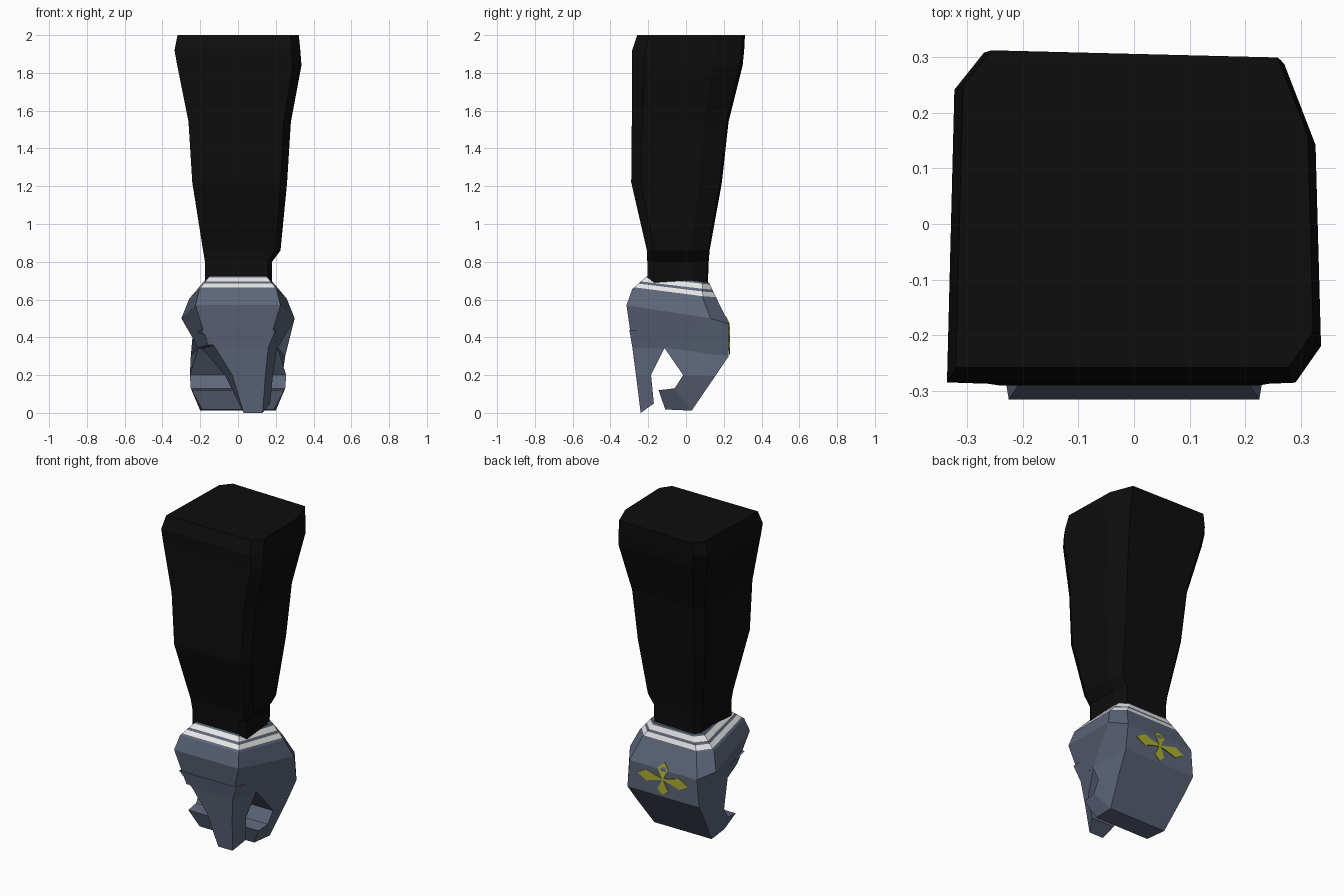
import bpy, bmesh
from mathutils import Vector

if "Cube" in bpy.data.objects:
    bpy.data.objects.remove(bpy.data.objects["Cube"])


def material(name, rgb):
    m = bpy.data.materials.new(name)
    m.diffuse_color = (*rgb, 1)
    m.use_nodes = True
    m.node_tree.nodes["Principled BSDF"].inputs["Base Color"].default_value = m.diffuse_color
    return m


BLACK = material("black cloth", (0.004, 0.004, 0.004))
SLATE = material("slate leather", (0.11, 0.132, 0.195))
WHITE = material("white stripe", (0.80, 0.80, 0.80))
YELLOW = material("yellow ornament", (0.42, 0.43, 0.03))


def loft(name, rings, mats, band_mats=None):
    """Skin a list of equal-length rings and close both ends."""
    bm = bmesh.new()
    loops = [[bm.verts.new(p) for p in r] for r in rings]
    n = len(loops[0])
    for k, (a, b) in enumerate(zip(loops, loops[1:])):
        for i in range(n):
            j = (i + 1) % n
            f = bm.faces.new((a[i], a[j], b[j], b[i]))
            f.material_index = band_mats[k] if band_mats else 0
    bm.faces.new(loops[0])
    bm.faces.new(loops[-1])
    bmesh.ops.recalc_face_normals(bm, faces=bm.faces)
    me = bpy.data.meshes.new(name)
    bm.to_mesh(me)
    bm.free()
    for m in mats:
        me.materials.append(m)
    ob = bpy.data.objects.new(name, me)
    bpy.context.collection.objects.link(ob)
    return ob


# Sleeve: chamfered box section (z, left, right, front, back)
def sleeve_ring(z, xl, xr, yf, yb):
    c = (xr - xl) * 0.1
    return [(xl, yf, z), (xr - c * 0.7, yf, z), (xr, yf + c, z), (xr - c * 0.15, yb - c * 2.4, z),
            (xr - c, yb - c * 0.2, z), (xl + c, yb, z), (xl + c * 0.2, yb - c, z)]


loft("sleeve", [sleeve_ring(*r) for r in (
    (2.00, -.320, .322, -.258, .312),
    (1.92, -.336, .330, -.285, .308),
    (1.84, -.322, .336, -.285, .300),
    (1.54, -.262, .280, -.287, .225),
    (1.22, -.242, .260, -.290, .190),
    (0.86, -.185, .225, -.207, .125),
    (0.80, -.175, .180, -.205, .120),
    (0.66, -.175, .180, -.205, .115))], [BLACK])


# Palm: six-sided rings, each given by front, side and back corners of one half
def palm_ring(front, side, back):
    right = [Vector(p) for p in (front, side, back)]
    left = [Vector((-p.x, p.y, p.z)) for p in reversed(right)]
    return right + left


cuff_top = palm_ring((.15, -.205, .725), (.182, .085, .695), (.135, .122, .69))
cuff_low = palm_ring((.205, -.285, .655), (.258, .09, .605), (.19, .165, .60))
cuff = [[a.lerp(b, t) for a, b in zip(cuff_top, cuff_low)]
        for t in (0, .12, .42, .58, .86, 1)]
palm_rings = cuff + [
    palm_ring((.225, -.315, .57), (.30, .13, .50), (.235, .228, .47)),
    palm_ring((.16, -.285, .36), (.21, -.115, .345), (.25, .226, .30))]
loft("palm", palm_rings, [SLATE, WHITE], [0, 1, 0, 1, 0, 0, 0])


# Fingers: curled slab from (y, z, half width) inner and outer points
def slab_ring(inner, outer):
    (yi, zi, wi), (yo, zo, wo) = inner, outer
    return [(-wi, yi, zi), (wi, yi, zi), (wo, yo, zo), (-wo, yo, zo)]


loft("fingers", [slab_ring(*p) for p in (
    ((-.115, .345, .21), (.226, .30, .25)),
    ((-.015, .200, .255), (.155, .195, .235)),
    ((-.060, .130, .25), (.030, .012, .20)),
    ((-.145, .120, .245), (-.11, .018, .19)))], [SLATE])


# Thumb: tapering four-sided column (left, right, y, z) for front then back
def thumb_ring(f, b):
    return [(f[0], f[2], f[3]), (f[1], f[2], f[3]), (b[1], b[2], b[3]), (b[0], b[2], b[3])]


loft("thumb", [thumb_ring(*p) for p in (
    ((-.20, .20, -.300, .44), (-.22, .22, -.10, .42)),
    ((-.12, .16, -.284, .345), (-.19, .205, -.115, .340)),
    ((-.03, .145, -.265, .200), (-.07, .185, -.185, .200)),
    ((.03, .13, -.240, .000), (.01, .17, -.170, .050)))], [SLATE])


# Ornament: four thin petals on the back of the hand
def back_y(z):
    return .2285 if z <= .47 else .2285 - (z - .47) * .48


def petal(name, tip, width):
    d = Vector(tip)
    side = Vector((-d.y, d.x)).normalized() * width
    pts = [Vector((0, 0)) - d * .1, d * .35 + side * .5, d * .65 + side,
           d, d * .65 - side, d * .35 - side * .5]
    outline = [(p.x, .41 + p.y) for p in pts]
    loft(name, [[(x, back_y(z) + off, z) for x, z in outline]
                for off in (-.002, .004)], [YELLOW])


for n, tip, w in (("left", (-.175, 0), .035), ("right", (.175, 0), .035),
                  ("upper", (0, .10), .038), ("lower", (0, -.10), .038)):
    petal("ornament_petal_" + n, tip, w)
